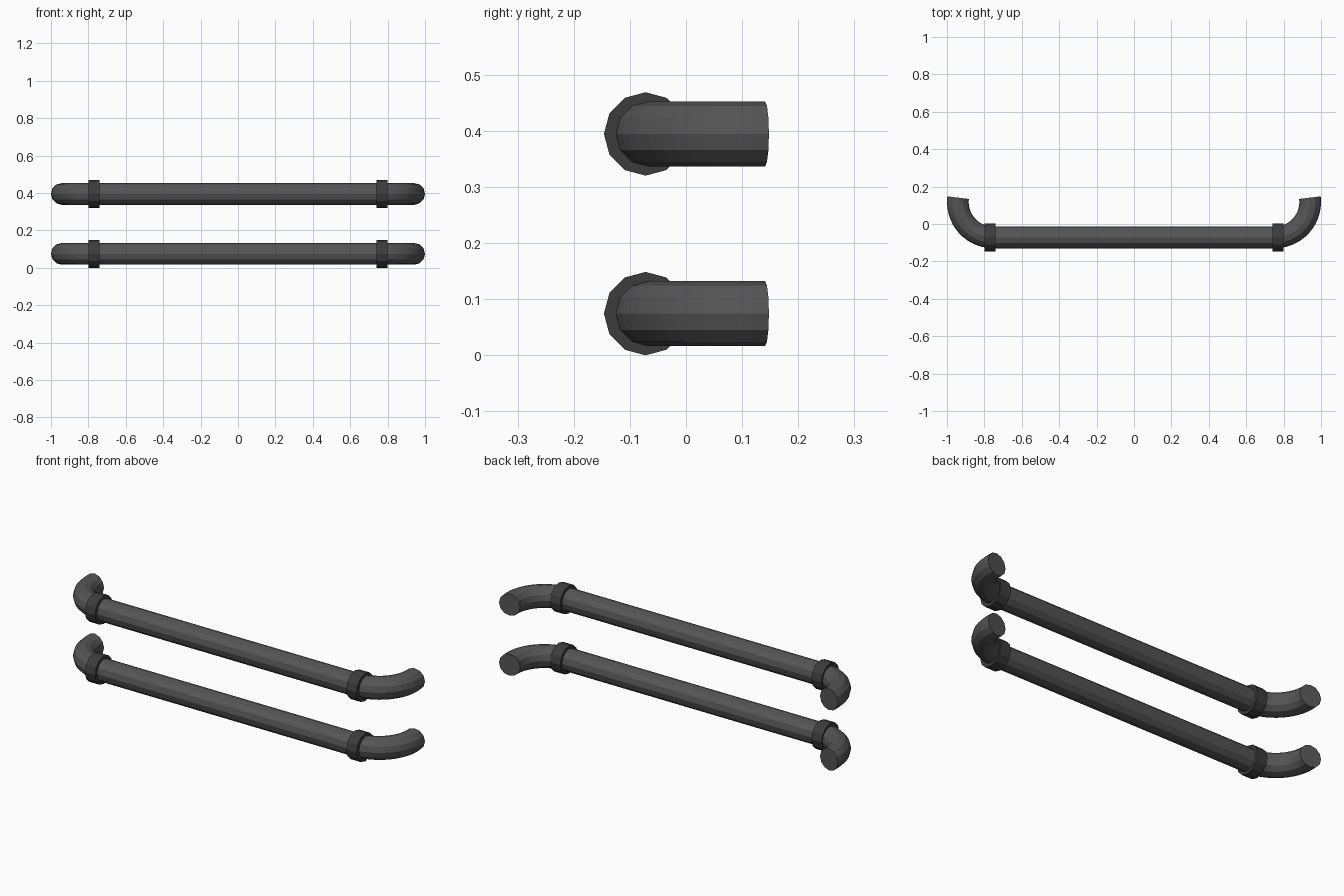
import bpy, bmesh, math
from mathutils import Vector

if "Cube" in bpy.data.objects:
    bpy.data.objects.remove(bpy.data.objects["Cube"])

SIDES = 12
PIPE_R, COLLAR_R = 0.058, 0.0743
BEND_R = 0.19
BAR_Y = -0.072
BEND_X = 1 - BEND_R - PIPE_R
SWEEP = math.pi / 2 + math.asin(0.12)
STEPS = 14


def material(name, value):
    m = bpy.data.materials.new(name)
    m.diffuse_color = (value, value, value, 1)
    m.use_nodes = True
    m.node_tree.nodes["Principled BSDF"].inputs["Base Color"].default_value = m.diffuse_color
    return m


pipe_mat = material("dark_grey", 0.09)
collar_mat = material("darker_grey", 0.045)


def tube(name, path, radius, mat):
    """Sweep a 12-sided section along (point, tangent) pairs lying in a flat plane."""
    bm = bmesh.new()
    up = Vector((0, 0, 1))
    rings = []
    for p, t in path:
        side = t.cross(up)
        rings.append([bm.verts.new(p + radius * (math.cos(a) * side + math.sin(a) * up))
                      for a in (2 * math.pi * i / SIDES for i in range(SIDES))])
    for a, b in zip(rings, rings[1:]):
        for i in range(SIDES):
            j = (i + 1) % SIDES
            bm.faces.new((a[i], a[j], b[j], b[i]))
    bm.faces.new(rings[0])
    bm.faces.new(rings[-1])
    bmesh.ops.recalc_face_normals(bm, faces=bm.faces)
    mesh = bpy.data.meshes.new(name)
    bm.to_mesh(mesh)
    bm.free()
    mesh.materials.append(mat)
    ob = bpy.data.objects.new(name, mesh)
    bpy.context.collection.objects.link(ob)
    return ob


def bar_path(z):
    """Straight run with a bend towards the back at both ends."""
    right = []
    for i in range(STEPS + 1):
        a = SWEEP * i / STEPS
        p = Vector((BEND_X + BEND_R * math.sin(a),
                    BAR_Y + BEND_R * (1 - math.cos(a)), z))
        right.append((p, Vector((math.cos(a), math.sin(a), 0))))
    left = [(Vector((-p.x, p.y, p.z)), Vector((t.x, -t.y, 0)))
            for p, t in reversed(right)]
    return left + right


for label, z in (("lower", 0.0743), ("upper", 0.3945)):
    # Bent pipe
    tube(label + "_pipe", bar_path(z), PIPE_R, pipe_mat)
    # Collars where the bends meet the straight run
    for side, s in (("left", -1), ("right", 1)):
        ends = [(Vector((s * 0.77 + d, BAR_Y, z)), Vector((1, 0, 0))) for d in (-0.03, 0.03)]
        tube(f"{label}_{side}_collar", ends, COLLAR_R, collar_mat)
